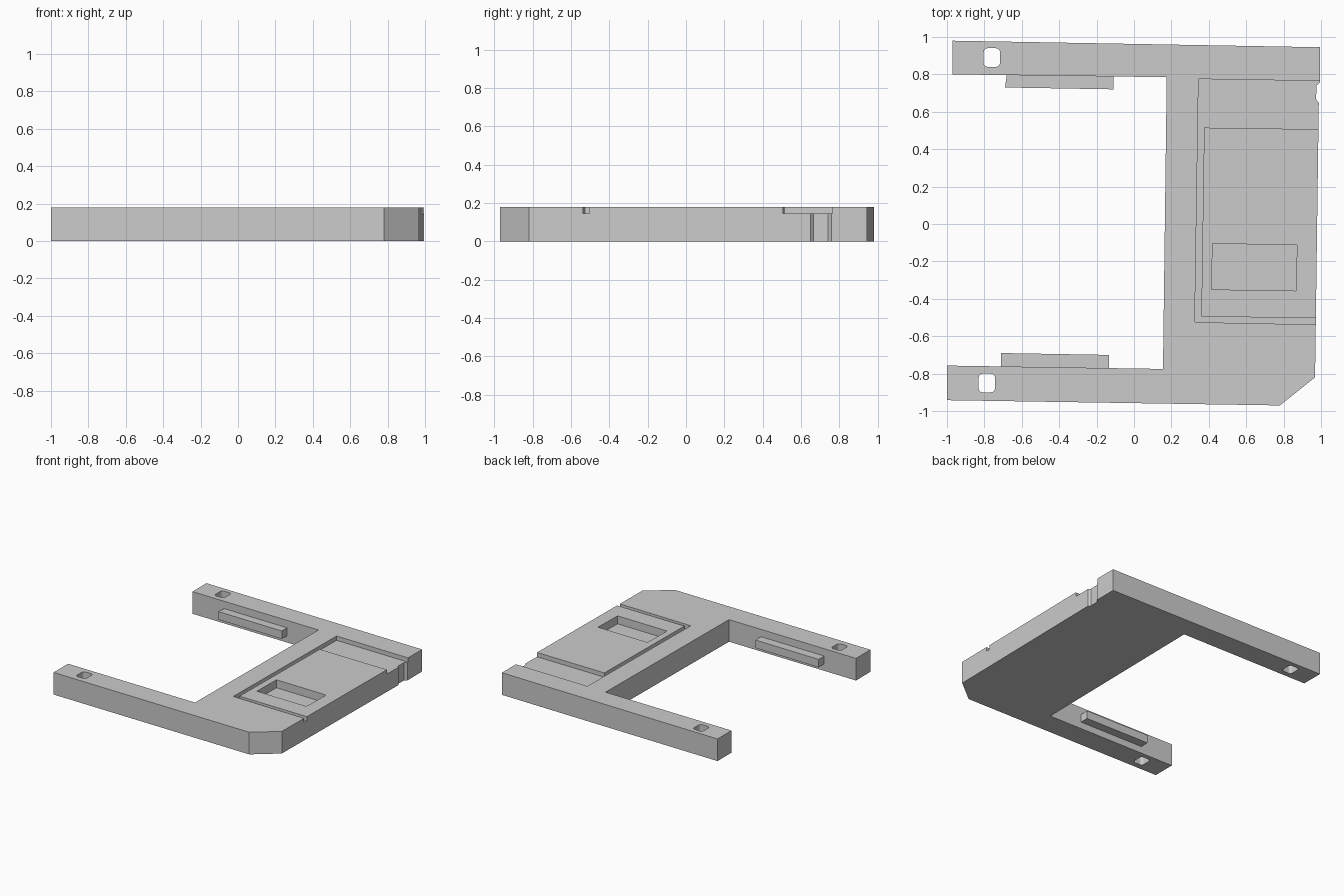
import bpy, bmesh

if "Cube" in bpy.data.objects:
    bpy.data.objects.remove(bpy.data.objects["Cube"])

H = 0.18          # plate thickness
STEP = 0.145      # floor of the shallow recess

grey = bpy.data.materials.new("light_grey")
grey.diffuse_color = (0.6, 0.6, 0.6, 1)
grey.use_nodes = True
grey.node_tree.nodes["Principled BSDF"].inputs["Base Color"].default_value = grey.diffuse_color


def prism(name, outline, z0, z1, round_corners=0.0):
    """Extrude a flat outline between two heights, optionally rounding its corners."""
    bm = bmesh.new()
    face = bm.faces.new([bm.verts.new((x, y, z0)) for x, y in outline])
    res = bmesh.ops.extrude_face_region(bm, geom=[face])
    top = [v for v in res["geom"] if isinstance(v, bmesh.types.BMVert)]
    bmesh.ops.translate(bm, verts=top, vec=(0, 0, z1 - z0))
    if round_corners:
        upright = [e for e in bm.edges
                   if abs(e.verts[0].co.z - e.verts[1].co.z) > 1e-4]
        bmesh.ops.bevel(bm, geom=upright, offset=round_corners, segments=3,
                        profile=0.5, affect='EDGES')
    bmesh.ops.recalc_face_normals(bm, faces=bm.faces)
    mesh = bpy.data.meshes.new(name)
    bm.to_mesh(mesh)
    bm.free()
    mesh.materials.append(grey)
    ob = bpy.data.objects.new(name, mesh)
    bpy.context.collection.objects.link(ob)
    return ob


def cut(target, cutter):
    """Subtract a cutter, apply the result and remove the cutter."""
    mod = target.modifiers.new(cutter.name, 'BOOLEAN')
    mod.operation = 'DIFFERENCE'
    mod.solver = 'EXACT'
    mod.object = cutter
    bpy.context.view_layer.objects.active = target
    bpy.ops.object.modifier_apply(modifier=mod.name)
    bpy.data.objects.remove(cutter)


# Main bracket: slab with two arms, a chamfered corner and a side notch
bracket = prism("bracket", [
    (-0.97, 0.98), (-0.97, 0.80), (0.175, 0.785), (0.155, -0.775),
    (-1.0, -0.757), (-1.0, -0.942), (0.78, -0.97), (0.968, -0.82),
    (0.988, 0.65), (0.974, 0.665), (0.975, 0.74), (0.995, 0.758),
    (0.995, 0.945)], 0, H)

# Shallow recess wrapping three sides of the raised panel
cut(bracket, prism("recess_cutter", [
    (0.345, 0.775), (0.325, -0.525), (1.1, -0.54), (1.1, -0.505),
    (0.36, -0.495), (0.375, 0.515), (1.1, 0.505), (1.1, 0.763)],
    STEP, H + 0.1))

# Rectangular pocket in the raised panel
cut(bracket, prism("pocket_cutter", [
    (0.42, -0.105), (0.415, -0.35), (0.865, -0.357), (0.872, -0.113)],
    H - 0.065, H + 0.1))

# Rounded through holes near the arm ends
for x, y in ((-0.76, 0.89), (-0.787, -0.85)):
    cut(bracket, prism("hole_cutter", [
        (x - 0.044, y - 0.05), (x + 0.044, y - 0.05),
        (x + 0.044, y + 0.05), (x - 0.044, y + 0.05)],
        -0.1, H + 0.1, 0.022))

# Guide rails on the inner faces of the arms
prism("back_guide_rail", [
    (-0.68, 0.80), (-0.69, 0.73), (-0.11, 0.72), (-0.11, 0.795)], 0.055, 0.12)
prism("front_guide_rail", [
    (-0.71, -0.77), (-0.71, -0.69), (-0.135, -0.70), (-0.135, -0.775)], 0.055, 0.12)
